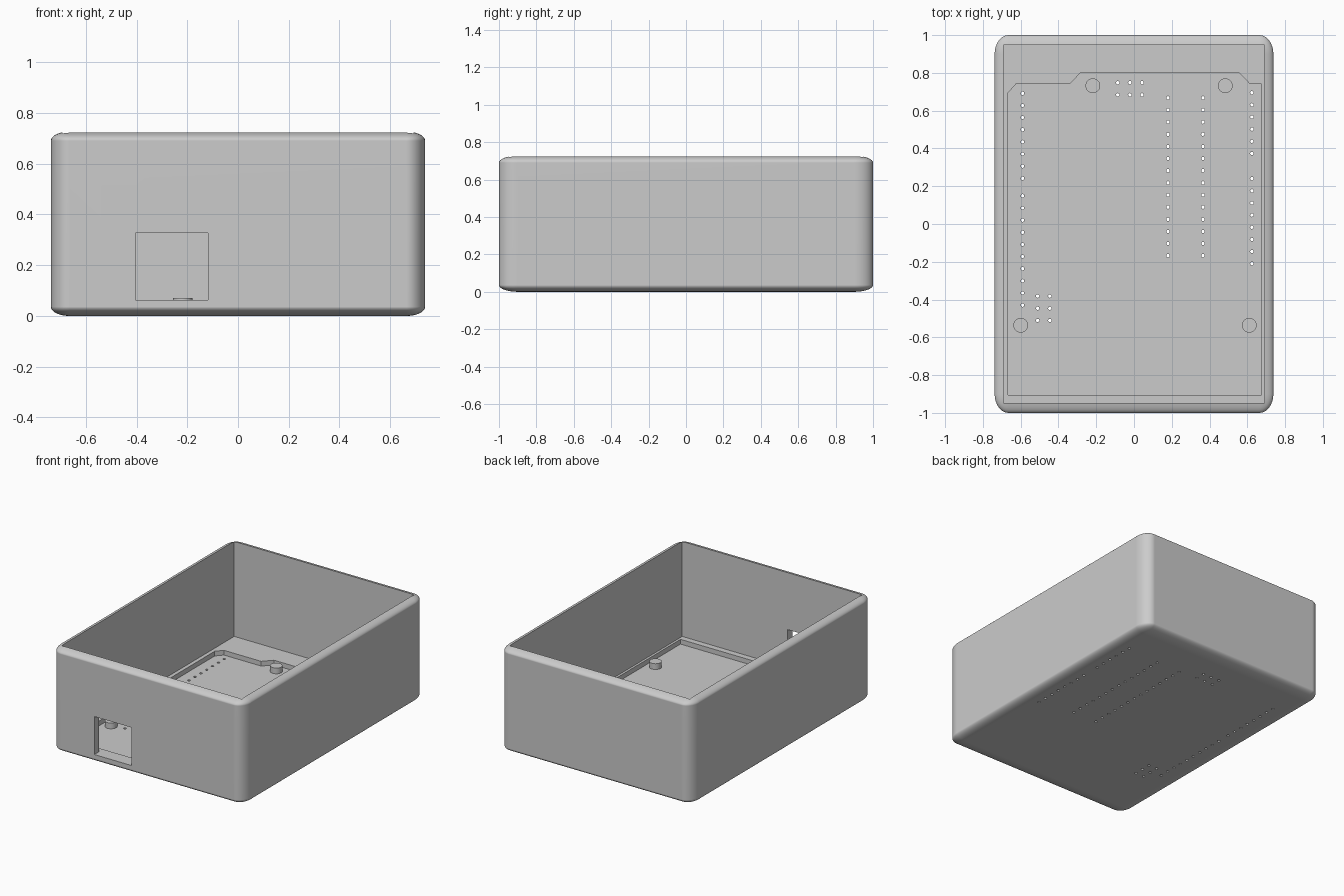
import bpy
import bmesh
from math import radians
from mathutils import Matrix, Vector

cube = bpy.data.objects.get("Cube")
if cube:
    bpy.data.objects.remove(cube, do_unlink=True)

HALF = Vector((0.738, 1.0, 0.3635))   # half size of the case
LEDGE, FLOOR, POST_TOP = 0.063, 0.03, 0.07
PITCH = 0.0643                        # spacing of the pin holes

grey = bpy.data.materials.new("plain grey")
grey.use_nodes = True
grey.diffuse_color = (0.6, 0.6, 0.6, 1)
grey.node_tree.nodes["Principled BSDF"].inputs["Base Color"].default_value = (0.6, 0.6, 0.6, 1)


def finish(name, bm):
    bmesh.ops.recalc_face_normals(bm, faces=bm.faces)
    mesh = bpy.data.meshes.new(name)
    bm.to_mesh(mesh)
    bm.free()
    mesh.materials.append(grey)
    obj = bpy.data.objects.new(name, mesh)
    bpy.context.collection.objects.link(obj)
    return obj


def add_box(bm, low, high):
    low, high = Vector(low), Vector(high)
    place = Matrix.Translation((low + high) / 2) @ Matrix.Diagonal((*(high - low), 1))
    bmesh.ops.create_cube(bm, size=1, matrix=place)


def add_cylinder(bm, x, y, low, high, radius, sides):
    bmesh.ops.create_cone(bm, cap_ends=True, segments=sides, radius1=radius, radius2=radius,
                          depth=high - low, matrix=Matrix.Translation((x, y, (low + high) / 2)))


def cut(target, name, bm):
    cutter = finish(name, bm)
    cutter.hide_render = True
    mod = target.modifiers.new(name, 'BOOLEAN')
    mod.operation, mod.solver, mod.object = 'DIFFERENCE', 'EXACT', cutter
    graph = bpy.context.evaluated_depsgraph_get()
    result = bpy.data.meshes.new_from_object(target.evaluated_get(graph))
    target.modifiers.clear()
    target.data = result
    bpy.data.objects.remove(cutter, do_unlink=True)


# Rounded block, stretched so its edge rounding follows the proportions
bm = bmesh.new()
bmesh.ops.create_cube(bm, size=2)
bmesh.ops.bevel(bm, geom=bm.edges[:], offset=0.1, segments=8, profile=0.5, affect='EDGES')
bmesh.ops.scale(bm, vec=HALF, verts=bm.verts)
bmesh.ops.translate(bm, vec=(0, 0, HALF.z), verts=bm.verts)
case = finish("case", bm)

# Open interior
bm = bmesh.new()
add_box(bm, (-0.692, -0.947, LEDGE), (0.692, 0.947, 1))
cut(case, "interior_cutter", bm)

# Board-shaped recess in the floor
outline = [(-0.666, -0.905), (0.676, -0.905), (0.676, 0.74), (0.615, 0.74), (0.557, 0.8),
           (-0.284, 0.8), (-0.34, 0.74), (-0.626, 0.74), (-0.666, 0.695)]
bm = bmesh.new()
face = bm.faces.new([bm.verts.new((x, y, FLOOR)) for x, y in outline])
top = bmesh.ops.extrude_face_region(bm, geom=[face])["geom"]
bmesh.ops.translate(bm, vec=(0, 0, 0.2), verts=[v for v in top if isinstance(v, bmesh.types.BMVert)])
cut(case, "recess_cutter", bm)

# Connector opening in the front wall
bm = bmesh.new()
add_box(bm, (-0.404, -1.1, LEDGE), (-0.118, -0.93, 0.327))
cut(case, "opening_cutter", bm)

# Pin holes through the floor: x, first y, columns, rows
bm = bmesh.new()
for x, y, columns, rows in [(-0.59, 0.692, 1, 8), (-0.59, 0.149, 1, 10), (-0.51, -0.382, 2, 3),
                            (-0.086, 0.748, 3, 2), (0.18, 0.668, 1, 14), (0.365, 0.668, 1, 14),
                            (0.624, 0.695, 1, 6), (0.624, 0.24, 1, 8)]:
    for i in range(columns):
        for j in range(rows):
            add_cylinder(bm, x + i * PITCH, y - j * PITCH, -0.1, 0.2, 0.009, 12)
cut(case, "pin_hole_cutter", bm)

# Mounting posts
posts = []
for name, x, y in [("back_right_post", -0.218, 0.732), ("back_left_post", 0.483, 0.732),
                   ("front_right_post", -0.6, -0.536), ("front_left_post", 0.61, -0.536)]:
    bm = bmesh.new()
    add_cylinder(bm, x, y, FLOOR - 0.005, POST_TOP, 0.039, 32)
    posts.append(finish(name, bm))

# Smooth rounded surfaces, crisp cut edges
bpy.ops.object.select_all(action='DESELECT')
for obj in [case] + posts:
    obj.select_set(True)
bpy.context.view_layer.objects.active = case
bpy.ops.object.shade_smooth_by_angle(angle=radians(30))
weighted = case.modifiers.new("even_shading", 'WEIGHTED_NORMAL')
weighted.keep_sharp = True
